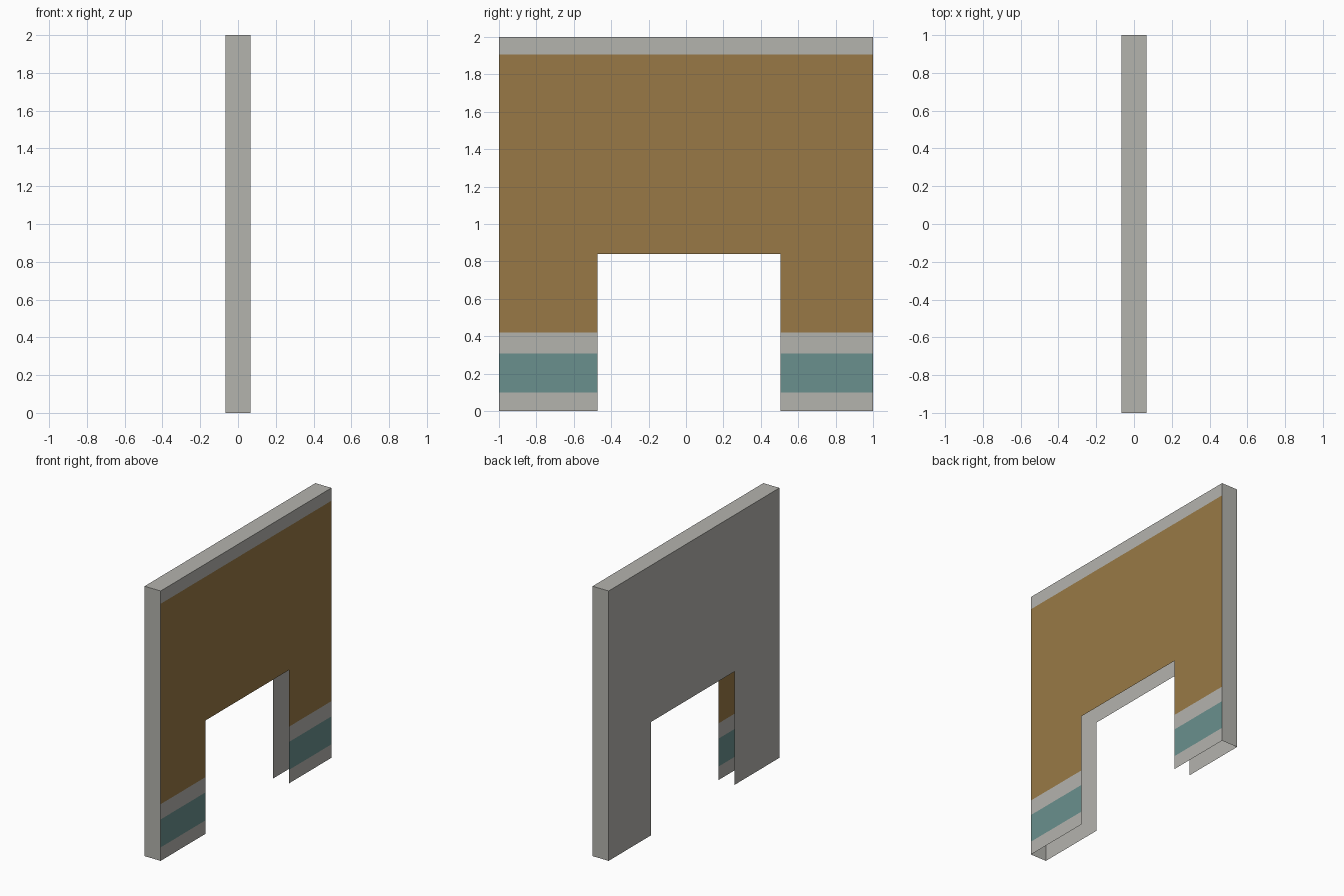
import bpy, bmesh

if "Cube" in bpy.data.objects:
    bpy.data.objects.remove(bpy.data.objects["Cube"])

HALF_X = 0.066                      # half wall thickness
Y_CUTS = [-1.0, -0.473, 0.504, 1.0]  # wall ends and doorway sides
DOOR_TOP = 0.84


def srgb(r, g, b):
    def lin(c):
        c /= 255
        return c / 12.92 if c <= 0.04045 else ((c + 0.055) / 1.055) ** 2.4
    return (lin(r), lin(g), lin(b), 1.0)


def material(name, rgb):
    m = bpy.data.materials.new(name)
    m.diffuse_color = srgb(*rgb)
    m.use_nodes = True
    m.node_tree.nodes["Principled BSDF"].inputs["Base Color"].default_value = m.diffuse_color
    return m


MATS = [material("pale_grey", (180, 179, 174)),
        material("ochre_brown", (152, 121, 70)),
        material("dull_teal", (106, 144, 141))]


def make(name, quads):
    """Build one open sheet from (corner list, material index) pairs."""
    bm = bmesh.new()
    for corners, mat in quads:
        bm.faces.new([bm.verts.new(c) for c in corners]).material_index = mat
    bmesh.ops.remove_doubles(bm, verts=bm.verts, dist=1e-5)
    me = bpy.data.meshes.new(name)
    bm.to_mesh(me)
    bm.free()
    for m in MATS:
        me.materials.append(m)
    ob = bpy.data.objects.new(name, me)
    bpy.context.collection.objects.link(ob)


def wall_side(x, bands):
    """Wall sheet with a doorway; bands are (z low, z high, material)."""
    quads = []
    for z0, z1, mat in bands:
        for i, (y0, y1) in enumerate(zip(Y_CUTS, Y_CUTS[1:])):
            if i == 1 and z1 <= DOOR_TOP:
                continue            # doorway opening
            q = [(x, y0, z0), (x, y1, z0), (x, y1, z1), (x, y0, z1)]
            quads.append((q if x > 0 else q[::-1], mat))
    return quads


# Painted side: horizontal colour bands
make("painted_wall_side", wall_side(HALF_X, [
    (0, 0.10, 0), (0.10, 0.307, 2), (0.307, 0.42, 0),
    (0.42, DOOR_TOP, 1), (DOOR_TOP, 1.905, 1), (1.905, 2.0, 0)]))

# Plain side
make("plain_wall_side", wall_side(-HALF_X, [(0, DOOR_TOP, 0), (DOOR_TOP, 2.0, 0)]))

# End caps and top; the doorway reveal and the underside are open
X = HALF_X
make("front_end", [([(-X, -1, 0), (X, -1, 0), (X, -1, 2), (-X, -1, 2)], 0)])
make("back_end", [([(X, 1, 0), (-X, 1, 0), (-X, 1, 2), (X, 1, 2)], 0)])
make("wall_top", [([(-X, -1, 2), (X, -1, 2), (X, 1, 2), (-X, 1, 2)], 0)])
